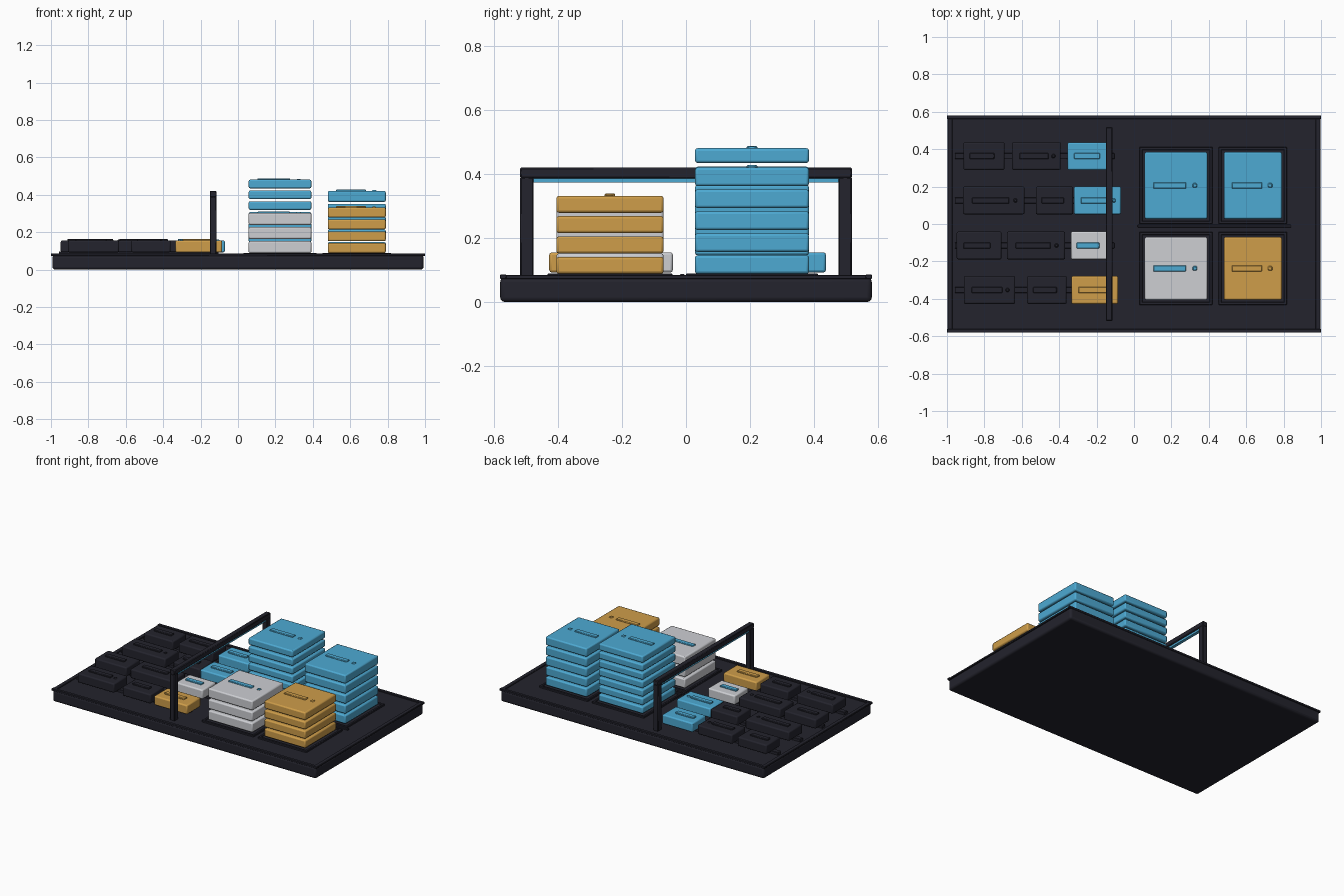
import bpy

if "Cube" in bpy.data.objects:
    bpy.data.objects.remove(bpy.data.objects["Cube"])


def material(name, rgb):
    m = bpy.data.materials.new(name)
    m.diffuse_color = (*rgb, 1)
    m.use_nodes = True
    m.node_tree.nodes["Principled BSDF"].inputs["Base Color"].default_value = m.diffuse_color
    return m


DARK = material("charcoal", (0.017, 0.017, 0.026))
BLUE = material("sky blue", (0.075, 0.40, 0.65))
GOLD = material("ochre", (0.62, 0.34, 0.068))
PALE = material("pale grey", (0.61, 0.62, 0.65))


def box(name, x, y, z, mat, bevel=0.0, segments=2):
    """Bevelled box from (min, max) pairs on each axis."""
    bpy.ops.mesh.primitive_cube_add(size=1, location=[sum(r) / 2 for r in (x, y, z)])
    ob = bpy.context.object
    ob.name = name
    ob.scale = [r[1] - r[0] for r in (x, y, z)]
    bpy.ops.object.transform_apply(location=False, rotation=False, scale=True)
    ob.data.materials.append(mat)
    if bevel:
        mod = ob.modifiers.new("Rounded edges", "BEVEL")
        mod.width = bevel
        mod.segments = segments
        bpy.ops.object.shade_smooth_by_angle()
    return ob


def bar(name, xc, yc, w, d, z, mat, bevel=0.002):
    return box(name, (xc - w / 2, xc + w / 2), (yc - d / 2, yc + d / 2), z, mat, bevel, 1)


# Base slab with raised rims
box("base", (-0.992, 0.992), (-0.58, 0.58), (0, 0.077), DARK, 0.014, 3)
for s in (-1, 1):
    bar("long_rim", 0, s * 0.571, 2.0, 0.02, (0.072, 0.086), DARK)
    bar("short_rim", s * 0.984, 0, 0.026, 1.14, (0.072, 0.084), DARK)

# Gate across the board with a coloured strip under the beam
GX = -0.133
for s in (-1, 1):
    bar("gate_post", GX, s * 0.497, 0.036, 0.042, (0.07, 0.39), DARK, 0.004)
bar("gate_beam", GX, 0, 0.036, 1.036, (0.386, 0.42), DARK, 0.004)
bar("gate_strip", GX, 0, 0.02, 0.955, (0.373, 0.387), BLUE, 0)

# Divider between the front and back stacks
bar("divider", 0.43, -0.011, 0.82, 0.014, (0.072, 0.087), DARK)

# Stacks of slabs: x range, y range, count, pitch, thickness, colours
stacks = [
    ("tall_blue", (0.057, 0.392), (0.028, 0.384), 7, 0.0577, 0.046, BLUE, BLUE),
    ("short_blue", (0.48, 0.79), (0.028, 0.384), 5, 0.0685, 0.058, BLUE, BLUE),
    ("pale", (0.057, 0.392), (-0.405, -0.07), 3, 0.0755, 0.064, PALE, BLUE),
    ("ochre", (0.48, 0.79), (-0.405, -0.07), 4, 0.0635, 0.053, GOLD, GOLD),
]
for name, x, y, count, pitch, thick, mat, trim in stacks:
    xc, yc = sum(x) / 2, sum(y) / 2
    w, d = x[1] - x[0], y[1] - y[0]
    # low tray with a raised lip
    bar(name + "_tray", xc, yc, w + 0.055, d + 0.055, (0.07, 0.083), DARK)
    for s in (-1, 1):
        bar(name + "_tray_lip", xc + s * (w / 2 + 0.02), yc, 0.015, d + 0.055, (0.075, 0.089), DARK)
        bar(name + "_tray_lip", xc, yc + s * (d / 2 + 0.02), w + 0.055, 0.015, (0.075, 0.089), DARK)
    for i in range(count):
        z = 0.088 + i * pitch
        box(name + "_slab", x, y, (z, z + thick), mat, 0.008)
    top = 0.088 + (count - 1) * pitch + thick
    # handle and round-ish button on the top slab
    bar(name + "_handle", xc - 0.1 * w, yc, 0.52 * w, 0.033, (top - 0.004, top + 0.007), trim, 0.003)
    bar(name + "_button", xc + 0.3 * w, yc, 0.024, 0.024, (top - 0.004, top + 0.005), trim, 0.006)

# Rows of small boxes on rails; the last box of each row is coloured
rows = [
    (0.363, [(-0.912, -0.692), (-0.652, -0.392), (-0.355, -0.125)], BLUE, BLUE),
    (0.126, [(-0.915, -0.585), (-0.525, -0.325), (-0.322, -0.07)], BLUE, BLUE),
    (-0.115, [(-0.948, -0.708), (-0.68, -0.368), (-0.338, -0.135)], PALE, BLUE),
    (-0.353, [(-0.91, -0.635), (-0.572, -0.36), (-0.335, -0.085)], GOLD, GOLD),
]
for yc, spans, mat, trim in rows:
    box("row_rail", (-0.958, -0.105), (yc - 0.016, yc + 0.016), (0.072, 0.096), DARK, 0.002, 1)
    for i, (x0, x1) in enumerate(spans):
        body, grip = (mat, trim) if i == 2 else (DARK, DARK)
        xc, w = (x0 + x1) / 2, x1 - x0
        box("row_box", (x0, x1), (yc - 0.074, yc + 0.074), (0.092, 0.155), body, 0.008)
        bar("row_box_handle", xc - 0.05 * w, yc, 0.6 * w, 0.032, (0.15, 0.164), grip, 0.003)
        if w > 0.25:
            bar("row_box_button", xc + 0.35 * w, yc, 0.02, 0.02, (0.15, 0.161), grip, 0.005)
